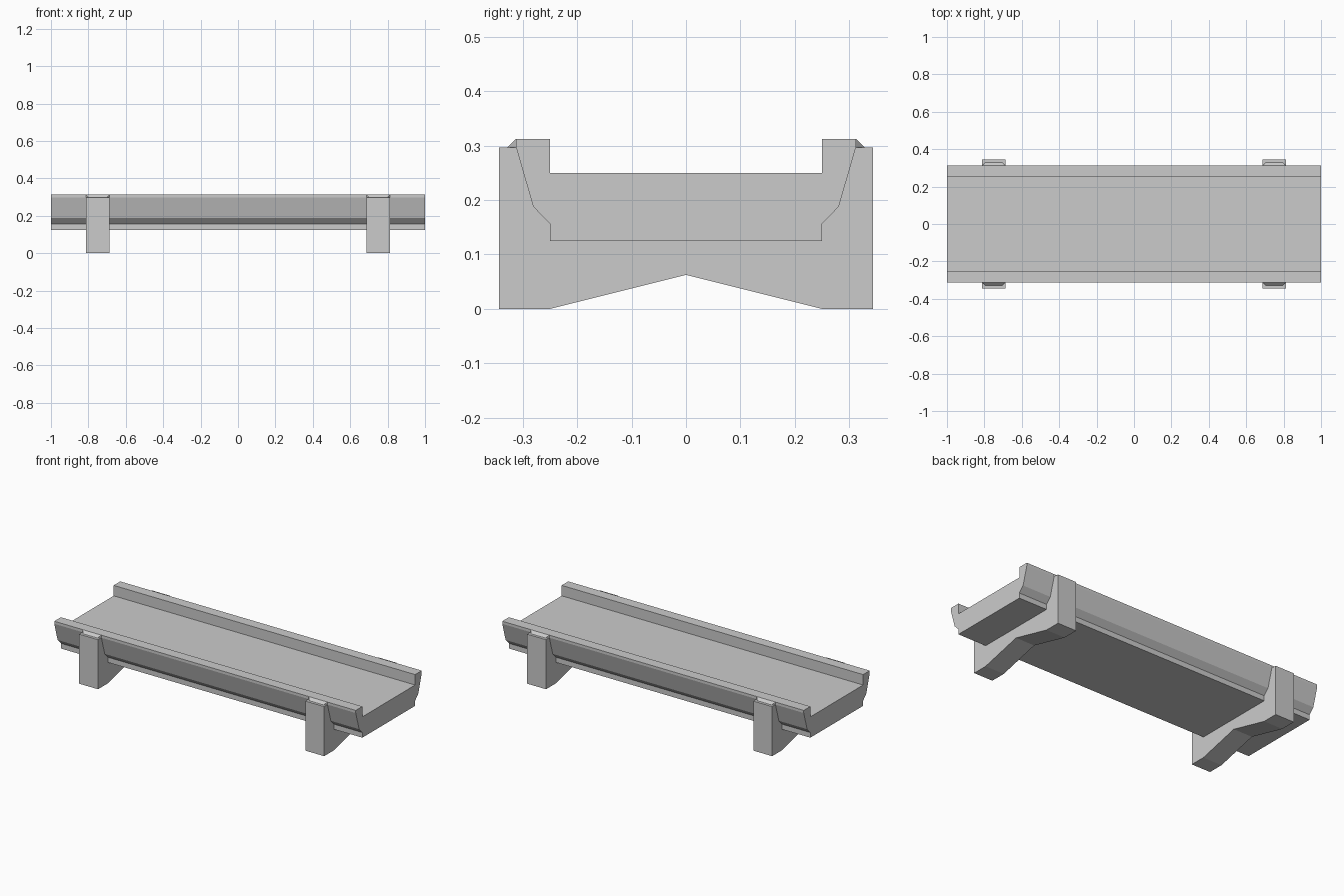
import bpy, bmesh

if "Cube" in bpy.data.objects:
    bpy.data.objects.remove(bpy.data.objects["Cube"])


def mirrored(half):
    """Close a half profile (y, z) by reflecting it across y = 0."""
    return half + [(-y, z) for y, z in reversed(half) if y > 0]


def finish(name, bm):
    bmesh.ops.recalc_face_normals(bm, faces=bm.faces)
    mesh = bpy.data.meshes.new(name)
    bm.to_mesh(mesh)
    bm.free()
    obj = bpy.data.objects.new(name, mesh)
    bpy.context.collection.objects.link(obj)
    return obj


def extrude_x(name, profile, x0, x1):
    bm = bmesh.new()
    face = bm.faces.new([bm.verts.new((x0, y, z)) for y, z in profile])
    ext = bmesh.ops.extrude_face_region(bm, geom=[face])
    verts = [g for g in ext["geom"] if isinstance(g, bmesh.types.BMVert)]
    bmesh.ops.translate(bm, verts=verts, vec=(x1 - x0, 0, 0))
    return finish(name, bm)


# Underside contour shared by the deck and its cradles
flank = [(0.25, 0.125), (0.25, 0.156), (0.281, 0.188), (0.3125, 0.297)]

# Deck with raised side rails
deck = flank + [(0.3125, 0.3125), (0.25, 0.3125), (0.25, 0.25)]
extrude_x("deck", mirrored(deck), -1, 1)

# Support cradles: arched foot, upper edge follows the deck
cradle = [(0, 0.0625), (0.25, 0), (0.344, 0), (0.344, 0.297)] + flank[::-1]


def wedge(name, cx, side):
    """Small sloped cap between cradle top and rail top."""
    bm = bmesh.new()
    pts = []
    for s in (-1, 1):
        pts.append([bm.verts.new((cx + s * x, side * y, z)) for x, y, z in (
            (0.0625, 0.3125, 0.3125), (0.047, 0.328, 0.297), (0.0625, 0.3125, 0.297))])
    a, b = pts
    bm.faces.new(a)
    bm.faces.new(b)
    for i in range(3):
        j = (i + 1) % 3
        bm.faces.new((a[i], a[j], b[j], b[i]))
    finish(name, bm)


for label, cx in (("left", -0.75), ("right", 0.75)):
    extrude_x(f"{label}_support", mirrored(cradle), cx - 0.0625, cx + 0.0625)
    wedge(f"{label}_front_cap", cx, -1)
    wedge(f"{label}_back_cap", cx, 1)
